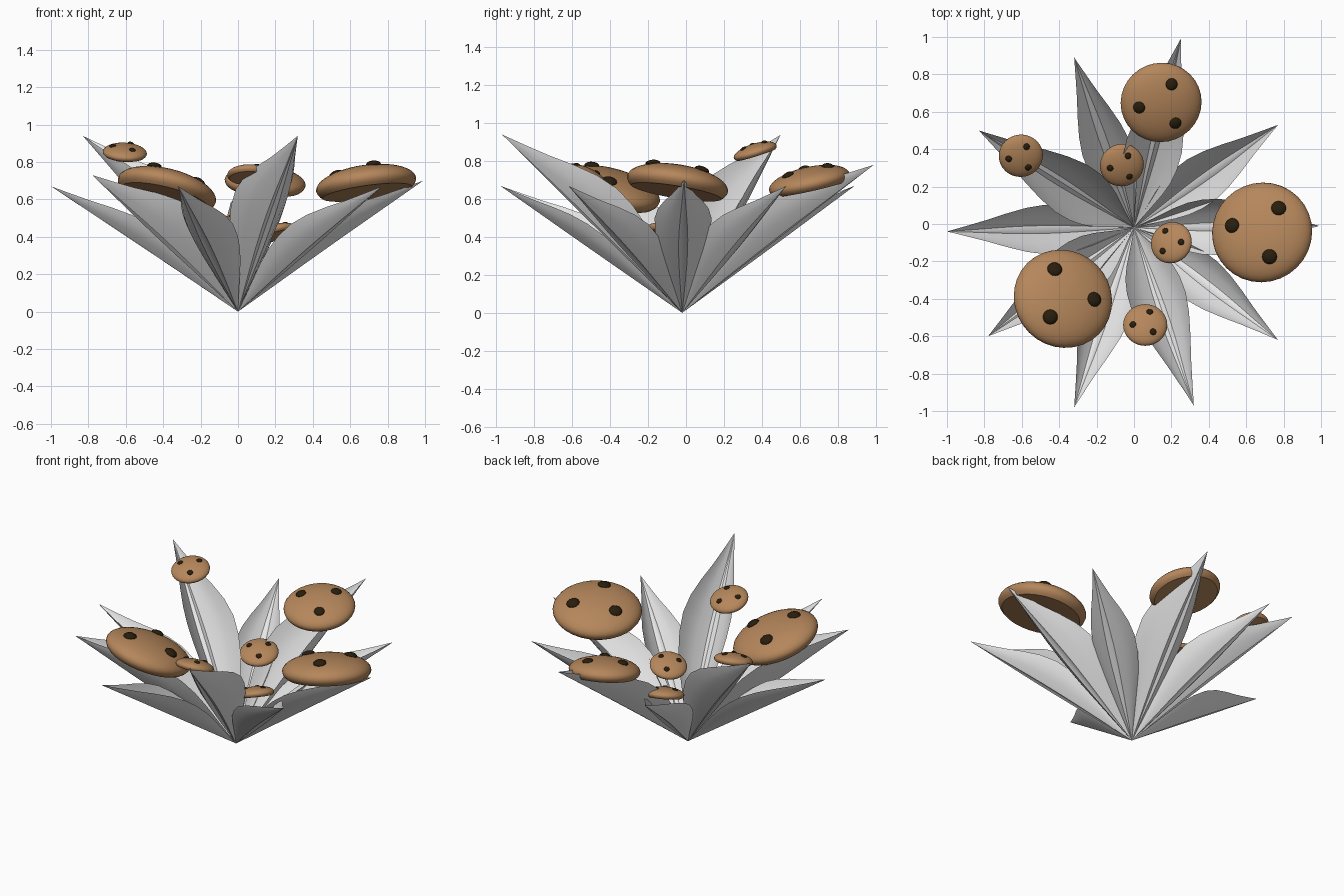
import bpy, bmesh, math
from mathutils import Vector, Matrix

cube = bpy.data.objects.get("Cube")
if cube:
    bpy.data.objects.remove(cube, do_unlink=True)


def material(name, rgb):
    m = bpy.data.materials.new(name)
    m.use_nodes = True
    m.diffuse_color = (*rgb, 1)
    m.node_tree.nodes["Principled BSDF"].inputs["Base Color"].default_value = (*rgb, 1)
    return m


LEAF = material("pale grey leaf", (0.8, 0.8, 0.8))
CAP = material("tan cap", (0.46, 0.24, 0.105))
SPOT = material("dark brown spot", (0.022, 0.013, 0.004))
BASE = Vector((0, -0.02, 0))


def finish(bm, name, mat, angle):
    mesh = bpy.data.meshes.new(name)
    bm.to_mesh(mesh)
    bm.free()
    mesh.materials.append(mat)
    ob = bpy.data.objects.new(name, mesh)
    bpy.context.collection.objects.link(ob)
    bpy.ops.object.select_all(action="DESELECT")
    ob.select_set(True)
    bpy.context.view_layer.objects.active = ob
    bpy.ops.object.shade_smooth_by_angle(angle=math.radians(angle))
    return ob


# Leaf outline along its length, and channel section across its width
OUTLINE = [0, 0.22, 0.45, 0.68, 0.87, 0.98, 1.0, 0.89, 0.68, 0.43, 0.21, 0]
SECTION = [(-1, 1), (-0.8, 0.64), (-0.5, 0.3), (-0.16, 0.02), (0, 0.08),
           (0.16, 0.02), (0.5, 0.3), (0.8, 0.64), (1, 1)]


def leaf(name, tip, half_width, lift):
    axis = Vector(tip) - BASE
    side = Vector((0, 0, 1)).cross(axis).normalized()
    up = axis.cross(side).normalized()
    bm = bmesh.new()
    rows = []
    for i, w in enumerate(OUTLINE):
        spine = BASE + axis * i / (len(OUTLINE) - 1)
        rows.append([bm.verts.new(spine + side * u * w * half_width + up * h * w * lift)
                     for u, h in SECTION])
    for a, b in zip(rows, rows[1:]):
        for j in range(len(SECTION) - 1):
            bm.faces.new((a[j], b[j], b[j + 1], a[j + 1]))
    bmesh.ops.remove_doubles(bm, verts=bm.verts, dist=1e-5)
    finish(bm, name, LEAF, 50)


# Low spreading leaves
low = [(0.77, 0.53, 0.67), (-0.32, 0.89, 0.67), (-1, -0.04, 0.67),
       (-0.32, -0.98, 0.67), (0.77, -0.62, 0.67)]
for n, tip in enumerate(low):
    leaf(f"low_leaf_{n + 1}", tip, 0.132, 0.125)
leaf("broad_leaf", (0.99, -0.01, 0.7), 0.15, 0.145)

# Taller, more deeply folded leaves
tall = [(0.25, 0.99, 0.78), (-0.83, 0.5, 0.94), (-0.78, -0.6, 0.73), (0.32, -0.97, 0.94)]
for n, tip in enumerate(tall):
    leaf(f"tall_leaf_{n + 1}", tip, 0.152, 0.195)


def cap(name, centre, radius, lean, phase):
    turn = Vector((0, 0, 1)).rotation_difference(Vector((*lean, 1))).to_matrix().to_4x4()
    place = Matrix.Translation(centre) @ turn
    height = 0.36 * radius
    # Flattened dome cut flat just under its widest line
    bm = bmesh.new()
    bmesh.ops.create_uvsphere(bm, u_segments=32, v_segments=20, radius=1)
    cut = bmesh.ops.bisect_plane(bm, geom=bm.verts[:] + bm.edges[:] + bm.faces[:],
                                 plane_co=(0, 0, -0.45), plane_no=(0, 0, -1),
                                 clear_outer=True)
    rim = [e for e in cut["geom_cut"] if isinstance(e, bmesh.types.BMEdge)]
    bmesh.ops.contextual_create(bm, geom=rim)
    bm.transform(place @ Matrix.Diagonal((radius, radius, height, 1)))
    finish(bm, name, CAP, 40)
    # Three raised spots lying on the dome
    bm = bmesh.new()
    for k in range(3):
        a = math.radians(phase + 120 * k)
        r = 0.57
        x, y, z = r * math.cos(a), r * math.sin(a), math.sqrt(1 - r * r)
        normal = Vector((x / radius, y / radius, z / height))
        tilt = Vector((0, 0, 1)).rotation_difference(normal).to_matrix().to_4x4()
        spot = place @ Matrix.Translation((x * radius, y * radius, z * height)) @ tilt
        bmesh.ops.create_uvsphere(
            bm, u_segments=16, v_segments=8, radius=0.148 * radius,
            matrix=spot @ Matrix.Diagonal((1, 1, 0.5, 1)))
    finish(bm, name + "_spots", SPOT, 40)


# Caps resting among the leaves: centre, radius, lean, spot angle
cap("large_cap_left", (0.685, -0.045, 0.68), 0.27, (-0.14, 0.16), 50)
cap("large_cap_right", (-0.38, -0.4, 0.65), 0.27, (0.25, 0.26), 113)
cap("large_cap_back", (0.145, 0.65, 0.69), 0.217, (0.08, -0.22), 66)
cap("small_cap_high", (-0.605, 0.365, 0.85), 0.118, (0.06, -0.31), 65)
cap("small_cap_inner_back", (-0.065, 0.315, 0.46), 0.118, (0.12, -0.3), 65)
cap("small_cap_inner_front", (0.2, -0.1, 0.42), 0.113, (-0.3, 0.25), 114)
cap("small_cap_front", (0.06, -0.54, 0.73), 0.118, (0, 0.38), 69)
